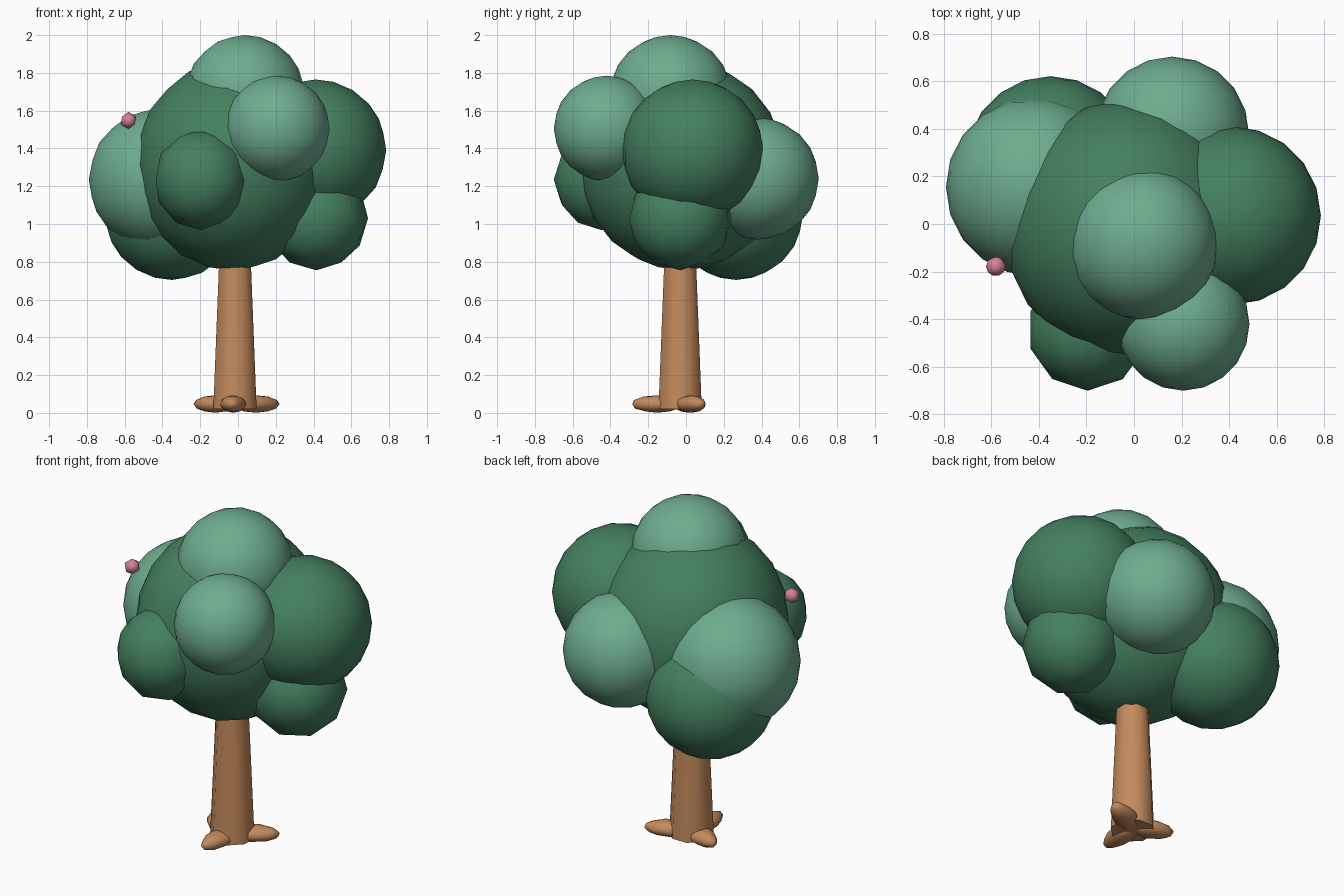
import bpy
import math
from mathutils import Vector

if "Cube" in bpy.data.objects:
    bpy.data.objects.remove(bpy.data.objects["Cube"])


def material(name, color):
    m = bpy.data.materials.new(name)
    m.diffuse_color = (*color, 1)
    m.use_nodes = True
    m.node_tree.nodes["Principled BSDF"].inputs["Base Color"].default_value = m.diffuse_color
    return m


DARK = material("dark_green", (0.058, 0.215, 0.115))
LIGHT = material("light_green", (0.155, 0.415, 0.275))
BARK = material("bark_brown", (0.55, 0.255, 0.108))
PINK = material("blossom_pink", (0.66, 0.22, 0.30))


def blob(name, center, radii, mat, detail=3, turn=0):
    """Low-poly ball, stretched to the given radii."""
    bpy.ops.mesh.primitive_ico_sphere_add(
        subdivisions=detail, radius=1, location=center, rotation=(0, 0, turn))
    ob = bpy.context.object
    ob.name = name
    ob.data.materials.append(mat)
    bpy.ops.object.transform_apply(location=False, rotation=True, scale=False)
    ob.scale = radii
    bpy.ops.object.transform_apply(location=False, rotation=False, scale=True)
    bpy.ops.object.shade_smooth_by_angle(angle=math.radians(60))
    return ob


# Foliage clumps
blob("crown_core", (-0.03, -0.02, 1.31), (0.515, 0.54, 0.556), DARK)
blob("crown_top", (0.036, -0.082, 1.683), (0.317, 0.322, 0.317), LIGHT)
blob("crown_right", (0.41, 0.035, 1.39), (0.375,) * 3, DARK)
blob("crown_front_right", (0.207, -0.42, 1.505), (0.278, 0.28, 0.28), LIGHT)
blob("crown_front_left", (-0.195, -0.445, 1.235), (0.252, 0.255, 0.268), DARK, 2)
blob("crown_lower_right", (0.415, -0.03, 1.03), (0.275,) * 3, DARK, 2, 0.2)
blob("crown_left", (-0.415, 0.155, 1.235), (0.375,) * 3, LIGHT)
blob("crown_lower_left", (-0.35, 0.265, 1.06), (0.356,) * 3, DARK)
blob("crown_back", (0.16, 0.38, 1.24), (0.323,) * 3, LIGHT)

# Small blossom on the left side
blob("blossom", (-0.58, -0.178, 1.548), (0.046,) * 3, PINK, 1)

# Tapered trunk
bpy.ops.mesh.primitive_cone_add(
    vertices=8, radius1=0.124, radius2=0.083, depth=0.97,
    location=(-0.016, -0.031, 0.505), rotation=(0, 0, math.pi / 8))
trunk = bpy.context.object
trunk.name = "trunk"
trunk.data.materials.append(BARK)
bpy.ops.object.shade_smooth_by_angle(angle=math.radians(60))

# Three flat roots, narrowing outwards from the trunk foot
foot = Vector((-0.018, -0.03, 0.047))
tips = [(0.22, 0.09), (-0.035, -0.29), (-0.235, 0.06)]
for i, (x, y) in enumerate(tips):
    span = Vector((x, y, 0.047)) - foot
    half = span.length * 0.52
    root = blob(f"root_{i + 1}", foot + span * 0.48, (half, 0.068, 0.046), BARK, 2)
    for v in root.data.vertices:
        v.co.y *= 1 - 0.3 * v.co.x / half
    root.rotation_euler.z = math.atan2(span.y, span.x)
